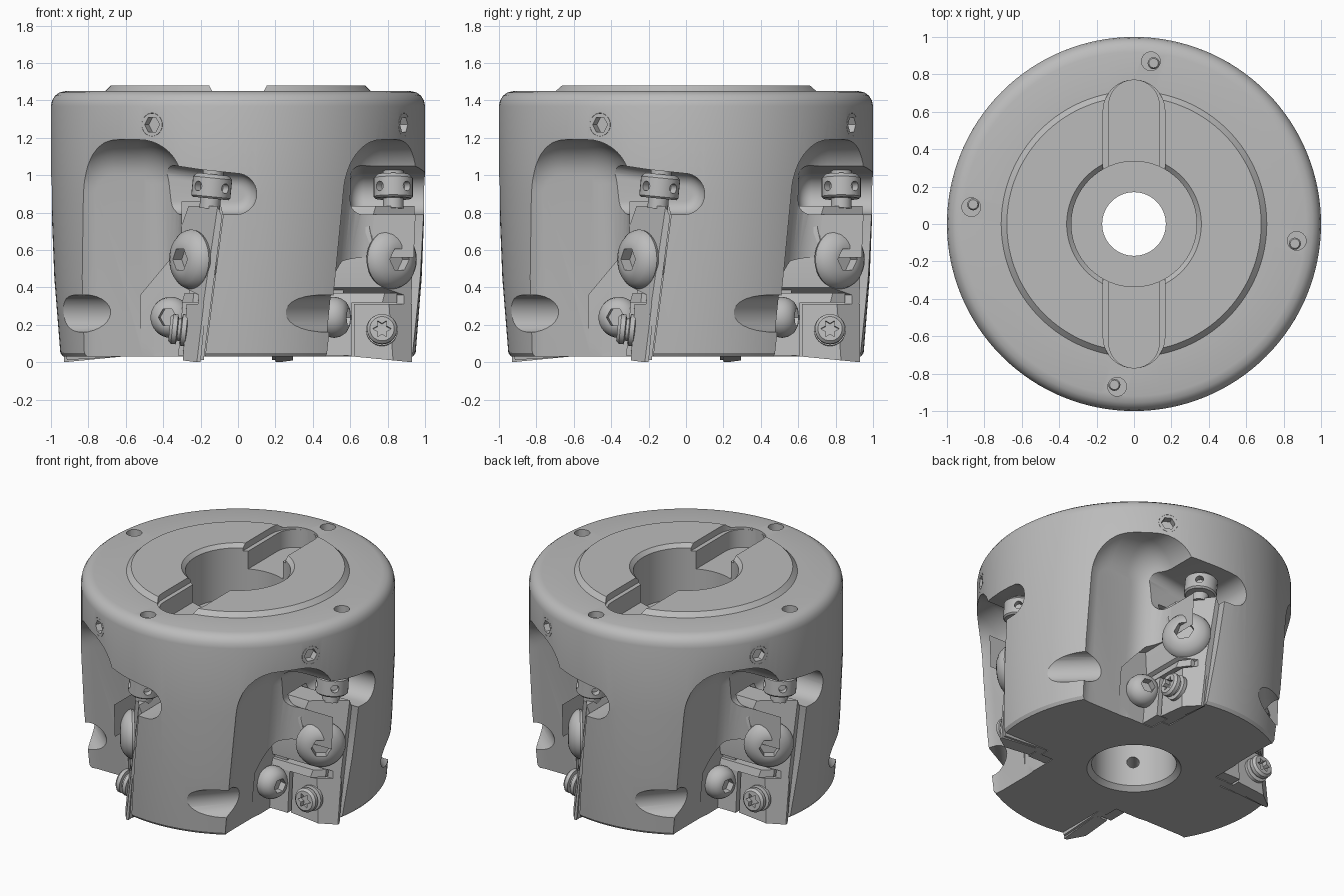
import bpy, bmesh, math
from mathutils import Matrix, Vector

cube = bpy.data.objects.get("Cube")
if cube:
    bpy.data.objects.remove(cube, do_unlink=True)

steel = bpy.data.materials.new("grey_steel")
steel.use_nodes = True
GREY = (0.5, 0.5, 0.5, 1)
steel.diffuse_color = GREY
steel.node_tree.nodes["Principled BSDF"].inputs["Base Color"].default_value = GREY


def finish(bm, name):
    bmesh.ops.recalc_face_normals(bm, faces=bm.faces)
    me = bpy.data.meshes.new(name)
    bm.to_mesh(me)
    bm.free()
    me.materials.append(steel)
    return me


def lathe(name, profile, steps=32, closed=False):
    """Revolve (radius, z) points about z."""
    bm = bmesh.new()
    vs = [bm.verts.new((r, 0, z)) for r, z in profile]
    es = [bm.edges.new(p) for p in zip(vs, vs[1:])]
    if closed:
        es.append(bm.edges.new((vs[-1], vs[0])))
    bmesh.ops.spin(bm, geom=vs + es, cent=(0, 0, 0), axis=(0, 0, 1),
                   angle=2 * math.pi, steps=steps)
    bmesh.ops.remove_doubles(bm, verts=bm.verts, dist=1e-5)
    return finish(bm, name)


def prism(name, pts, a, b, axis="Y", inner_bevel=0):
    """Extrude a 2D outline from a to b along the axis."""
    bm = bmesh.new()
    put = (lambda u, v, t: (u, t, v)) if axis == "Y" else (lambda u, v, t: (u, v, t))
    lo = [bm.verts.new(put(u, v, a)) for u, v in pts]
    hi = [bm.verts.new(put(u, v, b)) for u, v in pts]
    n = len(pts)
    for i in range(n):
        j = (i + 1) % n
        bm.faces.new((lo[i], lo[j], hi[j], hi[i]))
    bm.faces.new(lo)
    cap = bm.faces.new(hi)
    bmesh.ops.recalc_face_normals(bm, faces=bm.faces)
    if inner_bevel:
        bmesh.ops.bevel(bm, geom=list(cap.edges), offset=inner_bevel, segments=8,
                        profile=0.5, affect="EDGES")
    return finish(bm, name)


def arc(cx, cy, r, a0, a1, n=10):
    return [(cx + r * math.cos(math.radians(a0 + (a1 - a0) * i / n)),
             cy + r * math.sin(math.radians(a0 + (a1 - a0) * i / n))) for i in range(n + 1)]


def ngon(n, r, r2=None):
    return [((r2 if r2 and i % 2 else r) * math.cos(2 * math.pi * i / n),
             (r2 if r2 and i % 2 else r) * math.sin(2 * math.pi * i / n)) for i in range(n)]


def place(me, loc, axis):
    q = Vector(axis).to_track_quat("Z", "Y")
    me.transform(Matrix.Translation(loc) @ q.to_matrix().to_4x4())
    return me


def shear(me, axis, slope, z0):
    """Lean a mesh along x (0) or y (1) in proportion to height."""
    for v in me.vertices:
        v.co[axis] += slope * (v.co.z - z0)
    return me


def add(me, name, turn=0):
    ob = bpy.data.objects.new(name, me)
    ob.rotation_euler.z = turn * math.pi / 2
    bpy.context.collection.objects.link(ob)
    return ob


def cut(ob, me, turn=0):
    """Subtract a cutter mesh from an object, then drop the cutter."""
    tool = add(me, "cutter", turn)
    tool.hide_render = True
    mod = ob.modifiers.new("cut", "BOOLEAN")
    mod.operation, mod.solver, mod.object = "DIFFERENCE", "EXACT", tool
    bpy.context.view_layer.objects.active = ob
    bpy.ops.object.modifier_apply(modifier="cut")
    bpy.data.objects.remove(tool, do_unlink=True)


def smooth(ob):
    bpy.ops.object.select_all(action="DESELECT")
    ob.select_set(True)
    bpy.context.view_layer.objects.active = ob
    bpy.ops.object.shade_smooth_by_angle(angle=math.radians(30))


def four(ob, name):
    """Smooth one part and repeat it around the axis."""
    smooth(ob)
    ob.name = name + "_1"
    for k in range(1, 4):
        add(ob.data, f"{name}_{k + 1}", k)


def screw(name, profile, socket, top, depth, loc, axis):
    ob = add(lathe(name, profile), name)
    cut(ob, prism("socket", socket, top - depth, top + 0.1, "Z"))
    place(ob.data, loc, axis)
    four(ob, name)


# Body: turned ring with rounded top edge, chamfered boss and stepped bore
body = add(lathe("body", [
    (0.30, 0.03), (0.935, 0.03), (0.95, 0.05), (0.982, 0.45), (1.0, 0.9), (1.0, 1.37),
    (0.994, 1.40), (0.978, 1.425), (0.955, 1.442), (0.92, 1.45), (0.71, 1.45),
    (0.68, 1.48), (0.36, 1.48), (0.335, 1.455), (0.335, 1.1), (0.17, 1.1),
    (0.17, 0.55), (0.27, 0.55), (0.27, 0.06)], 128, True), "body")

# Drive slot across the top, with a stepped rim
for w, z in ((0.135, 1.31), (0.165, 1.435)):
    end = 0.77 - w
    outline = arc(0, end, w, 0, 180, 16) + arc(0, -end, w, 180, 360, 16)
    cut(body, prism("slot", outline, z, 1.6, "Z"))

# Cutters repeated at each of the four stations
gullet = shear(prism("gullet", [(-0.30, -0.4), (-0.95, -0.4)]
                     + arc(-0.67, 0.91, 0.28, 180, 90) + arc(-0.53, 0.96, 0.23, 90, 0),
                     -1.5, -0.56, inner_bevel=0.19), 1, -0.1, 1.0)
pocket = prism("pocket", [(-0.30, -0.1), (-0.193, -0.1), (-0.08, 0.78), (-0.1, 0.86),
                          (-0.30, 0.86)], -1.3, -0.565)
relief = prism("relief", [(-0.52, -0.1), (-0.52, 0.36), (-0.37, 0.54), (-0.27, 0.57),
                          (-0.24, -0.1)], -1.3, -0.47)
nut_slot = prism("nut_slot", [(-0.43, 0.79)] + arc(-0.01, 0.9, 0.11, -90, 90, 14)
                 + [(-0.2, 1.03), (-0.43, 1.065)], -1.3, -0.60, inner_bevel=0.07)
trough = place(prism("trough", ngon(28, 0.1), -0.7, 0.7, "Z"),
               (-0.83, -0.485, 0.26), (-0.74, 0.68, 0))
radial = Vector((-0.46, -0.888, 0))
grub_hole = place(prism("grub_hole", ngon(32, 0.062), -0.09, 0.1, "Z"),
                  radial + Vector((0, 0, 1.27)), radial)
top_hole = place(prism("top_hole", ngon(24, 0.05), -0.12, 0.2, "Z"),
                 (0.09, 0.87, 1.45), (0, 0, 1))
bore_hole = place(prism("bore_hole", ngon(20, 0.04), 0.2, 0.42, "Z"),
                  (0, 0, 0.23), (1, -0.8, 0))
for k in range(4):
    for tool in (gullet, pocket, relief, nut_slot, trough, grub_hole, top_hole, bore_hole):
        cut(body, tool, k)
smooth(body)

# Cartridge: leaning bar, its outer corner planed off as the clamp screw seat
seat_plane = shear(prism("seat_plane", [(-0.332, -0.693), (-0.092, -1.013), (-0.092, -1.3),
                                        (-0.6, -1.3), (-0.6, -0.693)], -0.2, 1.0, "Z"),
                   0, 0.12, 0.55)
cart = add(prism("cartridge", [
    (-0.305, 0.72), (-0.265, 0.835), (-0.11, 0.835), (-0.085, 0.78), (-0.183, 0.012),
    (-0.24, 0.012), (-0.21, 0.36), (-0.29, 0.40)], -0.945, -0.46), "cartridge")
for v in cart.data.vertices:
    if v.co.y < -0.9:
        v.co.y += 0.03 * (1 - v.co.z / 0.835)
    elif v.co.z < 0.1:
        v.co.z = 0.04
cut(cart, seat_plane)
four(cart, "cartridge")

# Insert plate planed to match, its top shelf and back stop
insert = add(prism("cutting_insert", [(-0.295, 0.0), (-0.20, 0.0), (-0.17, 0.31),
                                      (-0.275, 0.31)], -0.93, -0.62), "cutting_insert")
for v in insert.data.vertices:
    if v.co.y > -0.7 and v.co.z < 0.1:
        v.co.z += 0.03
cut(insert, seat_plane)
four(insert, "cutting_insert")
shelf = add(prism("insert_shelf", [(-0.30, 0.32), (-0.19, 0.32), (-0.19, 0.37),
                                   (-0.285, 0.37)], -0.85, -0.46), "insert_shelf")
cut(shelf, seat_plane)
four(shelf, "insert_shelf")
four(add(prism("back_stop", [(-0.32, 0.035), (-0.19, 0.035), (-0.19, 0.33), (-0.295, 0.33)],
               -0.61, -0.46), "back_stop"), "back_stop")

# Large domed clamp screw
screw("clamp_screw", [(0, -0.15), (0.08, -0.15), (0.08, -0.004), (0.155, -0.004),
                      (0.16, 0.012), (0.153, 0.034), (0.13, 0.06), (0.10, 0.077),
                      (0.075, 0.085), (0, 0.085)],
      ngon(6, 0.065), 0.085, 0.06, (-0.242, -0.813, 0.55), (-0.8, -0.6, 0))

# Small domed screw on the gullet floor
screw("wedge_screw", [(0, -0.1), (0.06, -0.1), (0.06, -0.03), (0.105, -0.03), (0.11, 0),
                      (0.104, 0.03), (0.085, 0.06), (0.055, 0.078), (0, 0.08)],
      ngon(6, 0.05), 0.08, 0.05, (-0.36, -0.515, 0.24), (-0.22, -0.97, 0))

# Insert screw with star socket and collar
screw("insert_screw", [(0, -0.08), (0.06, -0.08), (0.06, 0.0), (0.085, 0.005), (0.085, 0.03),
                       (0.06, 0.035), (0.06, 0.05), (0.08, 0.055), (0.08, 0.08),
                       (0.065, 0.095), (0, 0.095)],
      ngon(12, 0.05, 0.028), 0.095, 0.035, (-0.272, -0.77, 0.17), (-1, 0, 0.1))

# Adjusting nut with radial holes, on a leaning stem
nut = add(lathe("adjusting_nut", [
    (0, -0.12), (0.055, -0.12), (0.055, -0.065), (0.095, -0.065), (0.105, -0.055),
    (0.105, 0.045), (0.085, 0.065), (0.055, 0.065), (0.055, 0.085), (0, 0.085)]), "nut")
for a in range(4):
    ang = math.radians(45 + 90 * a)
    d = Vector((math.cos(ang), math.sin(ang), 0))
    cut(nut, place(prism("pin_hole", ngon(16, 0.026), 0.06, 0.2, "Z"), (0, 0, -0.005), d))
place(nut.data, (-0.14, -0.83, 0.94), (0.1, 0, 1))
four(nut, "adjusting_nut")

# Hex grub screws in the side and pegs in the top holes
screw("grub_screw", [(0, -0.09), (0.061, -0.09), (0.061, -0.001), (0, -0.001)],
      ngon(6, 0.045), 0, 0.05, radial + Vector((0, 0, 1.27)), radial)
four(add(place(lathe("top_peg", [(0, -0.13), (0.032, -0.13), (0.032, -0.05), (0.025, -0.04),
                                 (0, -0.04)], 24), (0.105, 0.86, 1.45), (0, 0, 1)), "peg"),
     "top_peg")
